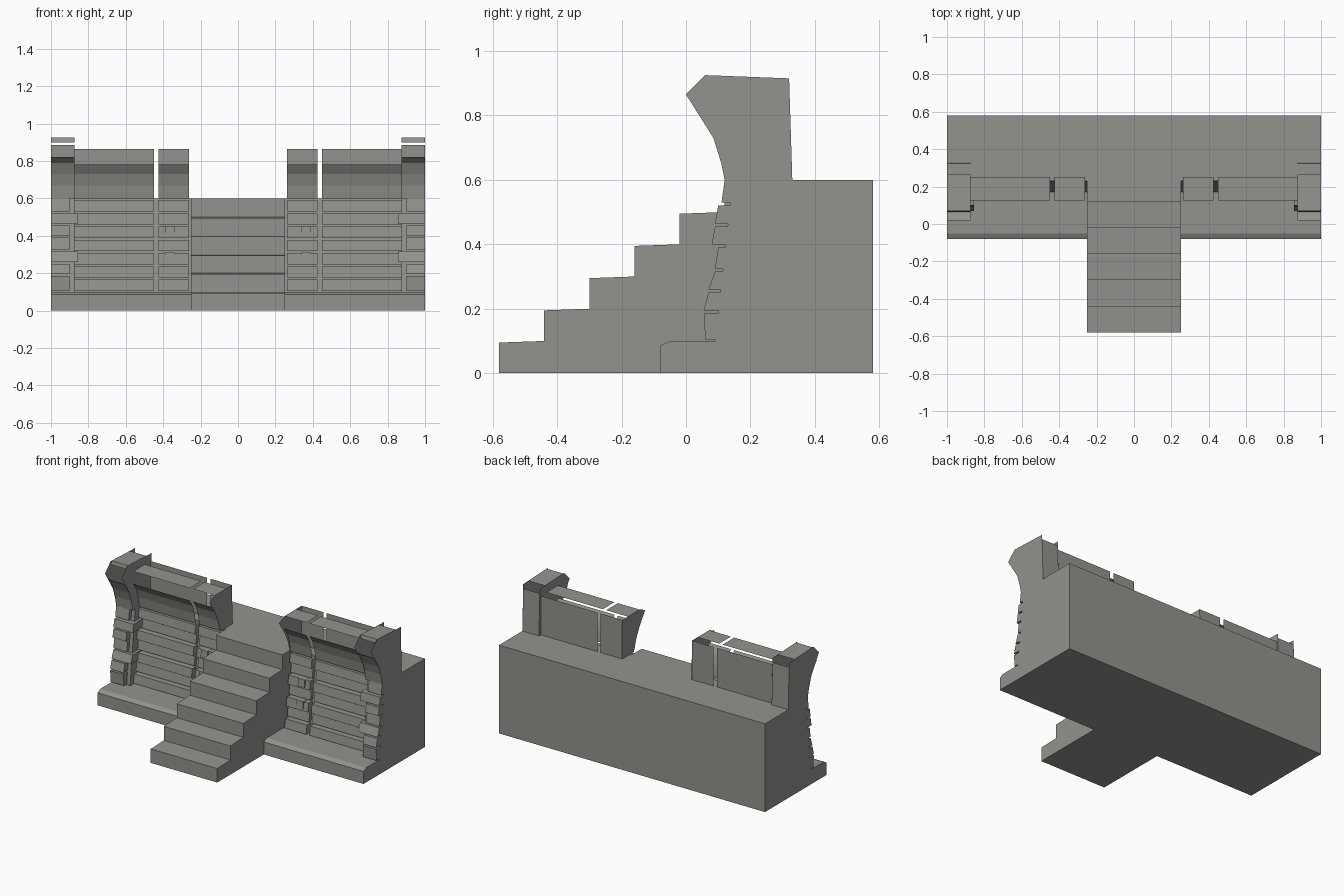
import bpy
import bmesh

cube = bpy.data.objects.get("Cube")
if cube:
    bpy.data.objects.remove(cube)

# One weathered stone colour
stone = bpy.data.materials.new("grey stone")
stone.use_nodes = True
colour = (0.29, 0.29, 0.268, 1)
stone.diffuse_color = colour
stone.node_tree.nodes["Principled BSDF"].inputs["Base Color"].default_value = colour


def finish(name, bm):
    mesh = bpy.data.meshes.new(name)
    bm.to_mesh(mesh)
    bm.free()
    mesh.materials.append(stone)
    obj = bpy.data.objects.new(name, mesh)
    bpy.context.collection.objects.link(obj)


def extrude(name, xa, xb, profile, solid=True):
    """Sweep a (y, z) profile along x, as a closed solid or an open sheet."""
    bm = bmesh.new()
    x0, x1 = min(xa, xb), max(xa, xb)
    a = [bm.verts.new((x0, y, z)) for y, z in profile]
    b = [bm.verts.new((x1, y, z)) for y, z in profile]
    n = len(profile)
    for i in range(n if solid else n - 1):
        j = (i + 1) % n
        bm.faces.new((a[i], b[i], b[j], a[j]))
    if solid:
        bm.faces.new(a)
        bm.faces.new(b)
        bmesh.ops.recalc_face_normals(bm, faces=bm.faces)
    finish(name, bm)


def side_panel(name, x, profile, direction):
    """Thin flat panel facing along x."""
    bm = bmesh.new()
    face = bm.faces.new([bm.verts.new((x, y, z)) for y, z in profile])
    face.normal_update()
    if face.normal.x * direction < 0:
        face.normal_flip()
    finish(name, bm)


def block(name, xa, xb, z0, z1, y0, y1, back):
    extrude(name, xa, xb, [(y0, z0), (y1, z1), (back, z1), (back, z0)])


def core(front_low, front_high):
    return [(-.08, 0), (-.08, .085), (-.05, .1), (front_low, .1),
            (front_high, .6), (.58, .6), (.58, 0)]


# Central staircase
steps = [(-.58, 0)]
for i in range(5):
    y = -.58 + .14 * i
    steps += [(y, .1 * i + .095), (y + .14, .1 * i + .1)]
steps += [(.12, .6), (.3, .6), (.3, 0)]
extrude("staircase", -.25, .25, steps)
extrude("platform_middle", -.25, .25, core(.18, .24))

# Sections of the upper walls
wall_front = [(.19, .6), (.178, .67), (.158, .73), (.125, .78)]
post_front = [(.12, .6), (.11, .67), (.09, .73), (.06, .79), (.02, .82)]
wall_end = [(.185, .6), (.16, .68), (.125, .75), (.065, .84), (.125, .865),
            (.31, .865), (.315, .6)]
post_side = [(.12, .6), (.11, .65), (.085, .73), (0, .865), (.06, .925),
             (.32, .915), (.33, .6)]

# Corner stones: bottom, top, lower front, upper front, inner edge
quoins = [(.105, .185, .06, .055, .9), (.195, .25, .055, .07, .9),
          (.26, .315, .07, .09, .855), (.325, .39, .09, .1, .9),
          (.4, .455, .08, .09, .9), (.465, .52, .09, .1, .855),
          (.53, .6, .11, .12, .9)]
bays = [(.262, .425), (.45, .875)]

for s, side in ((1, "left"), (-1, "right")):
    # Platform body and corner pier
    extrude(side + "_platform", s * .25, s * .875, core(.17, .23))
    extrude(side + "_pier", s * .875, s, core(.09, .145))
    for z0, z1, ya, yb, inner in quoins:
        block(side + "_corner_stone", s * inner, s, z0, z1, ya, yb, .2)

    for x0, x1 in bays:
        # Rows of wall stones, alternately set back
        for row in range(7):
            z0 = .105 + .071 * row
            y = .125 + .009 * row + (.02 if row % 2 else 0)
            block(side + "_wall_stone", s * x0, s * x1, z0, z0 + .06,
                  y, y + .008, .28)
        # Flared parapet made of open plates, with gaps below and behind the top
        extrude(side + "_parapet_front", s * x0, s * x1, wall_front, False)
        extrude(side + "_parapet_top", s * x0, s * x1,
                [(.125, .865), (.25, .865)], False)
        extrude(side + "_parapet_back", s * x0, s * x1,
                [(.31, .865), (.31, .6)], False)

    # Small stones in the courses beside the stairs
    for z0, y in ((.26, .138), (.4, .155)):
        block(side + "_small_stone", s * .34, s * .39, z0, z0 + .05, y, y + .005, .24)
    side_panel(side + "_parapet_end", s * .262, wall_end, -s)

    # Corner post, open between its plates
    extrude(side + "_post_front", s * .875, s, post_front, False)
    extrude(side + "_post_top", s * .875, s,
            [(.065, .9), (.07, .925), (.265, .917)], False)
    extrude(side + "_post_back", s * .875, s, [(.32, .885), (.33, .6)], False)
    side_panel(side + "_post_outer_side", s, post_side, s)
    side_panel(side + "_post_inner_side", s * .875, post_side, -s)
